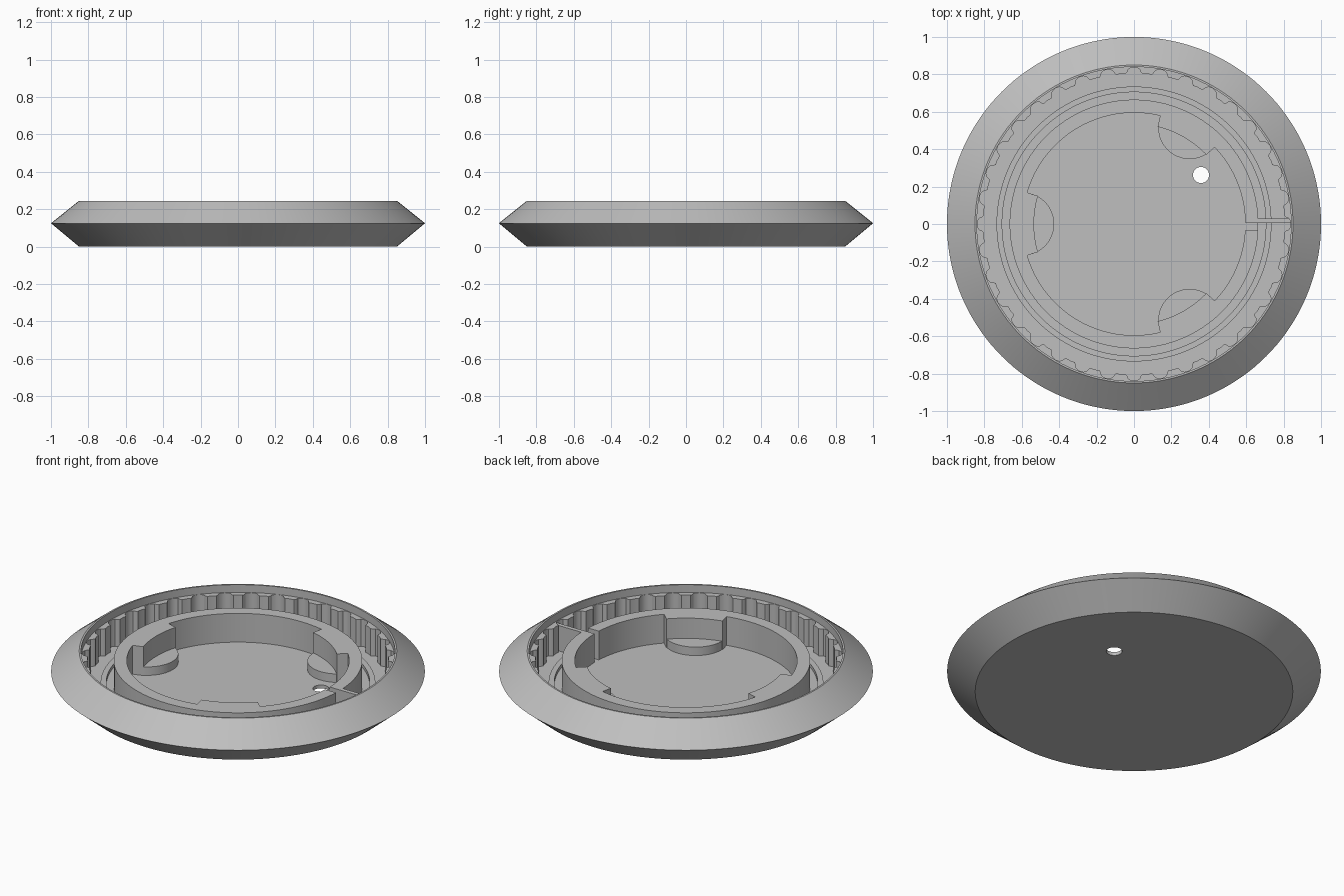
import bpy, bmesh
from math import sin, cos, pi, radians, degrees, asin

cube = bpy.data.objects.get("Cube")
if cube:
    bpy.data.objects.remove(cube, do_unlink=True)

grey = bpy.data.materials.new("light grey")
grey.use_nodes = True
grey.diffuse_color = (0.52, 0.52, 0.52, 1)
grey.node_tree.nodes["Principled BSDF"].inputs["Base Color"].default_value = grey.diffuse_color

FLOOR, RING_TOP = 0.02, 0.19


def polar(r, deg):
    return r * cos(radians(deg)), r * sin(radians(deg))


def finish(name, bm):
    bmesh.ops.remove_doubles(bm, verts=bm.verts, dist=1e-5)
    bmesh.ops.recalc_face_normals(bm, faces=bm.faces)
    mesh = bpy.data.meshes.new(name)
    bm.to_mesh(mesh)
    bm.free()
    mesh.materials.append(grey)
    obj = bpy.data.objects.new(name, mesh)
    bpy.context.collection.objects.link(obj)
    return obj


def smooth(obj):
    bpy.ops.object.select_all(action="DESELECT")
    obj.select_set(True)
    bpy.context.view_layer.objects.active = obj
    bpy.ops.object.shade_smooth_by_angle(angle=radians(30))


def lathe(name, profile, steps=144):
    bm = bmesh.new()
    verts = [bm.verts.new((r, 0, z)) for r, z in profile]
    edges = [bm.edges.new(pair) for pair in zip(verts, verts[1:])]
    bmesh.ops.spin(bm, geom=verts + edges, cent=(0, 0, 0), axis=(0, 0, 1),
                   angle=2 * pi, steps=steps)
    return finish(name, bm)


def strip(name, pairs, z0, z1, closed):
    """Solid band between matching inner and outer points."""
    bm = bmesh.new()
    rows = [[bm.verts.new((*p, z)) for p, z in
             ((a, z0), (b, z0), (b, z1), (a, z1))] for a, b in pairs]
    for i in range(len(rows) if closed else len(rows) - 1):
        p, q = rows[i], rows[(i + 1) % len(rows)]
        for k in range(4):
            m = (k + 1) % 4
            bm.faces.new((p[k], p[m], q[m], q[k]))
    if not closed:
        bm.faces.new(rows[0])
        bm.faces.new(rows[-1])
    return finish(name, bm)


def prism(name, points, z0, z1):
    bm = bmesh.new()
    base = bm.faces.new([bm.verts.new((x, y, z0)) for x, y in points])
    top = bmesh.ops.extrude_face_region(bm, geom=[base])["geom"]
    bmesh.ops.translate(bm, vec=(0, 0, z1 - z0),
                        verts=[v for v in top if isinstance(v, bmesh.types.BMVert)])
    return finish(name, bm)


# Dished body with bevelled rim, bearing ridge and recessed floor
body = lathe("body", [
    (0, 0), (0.85, 0), (1, 0.125), (0.85, 0.245), (0.84, 0.245),
    (0.84, 0.04), (0.735, 0.04), (0.735, 0.06), (0.705, 0.06),
    (0.705, 0.04), (0.66, 0.04), (0.66, FLOOR), (0, FLOOR)])

# Small through hole in the floor
drill = prism("hole_cutter", [(0.358 + x, 0.262 + y) for x, y in
              (polar(0.043, a) for a in range(0, 360, 10))], -0.1, 0.1)
drill.hide_render = True
cut = body.modifiers.new("hole", "BOOLEAN")
cut.object = drill
cut.operation = "DIFFERENCE"
cut.solver = "EXACT"
bpy.context.view_layer.objects.active = body
body.select_set(True)
bpy.ops.object.modifier_apply(modifier="hole")
bpy.data.objects.remove(drill, do_unlink=True)
smooth(body)

# Toothed inner wall: 36 grooves
groove = [(-5, 0.806), (-3.2, 0.804), (-2.6, 0.812), (-2.2, 0.826),
          (-1.2, 0.835), (0, 0.838), (1.2, 0.835), (2.2, 0.826),
          (2.6, 0.812), (3.2, 0.804)]
teeth = [(polar(r, 10 * i + a), polar(0.845, 10 * i + a))
         for i in range(36) for a, r in groove]
smooth(strip("toothed_wall", teeth, 0.03, 0.2, True))

# Split inner ring, thickened at three places
R_IN, R_OUT, R_PAD, HALF = 0.595, 0.665, 0.535, 16.4
pad_angles = (60, 180, 300)
stations = [(a, R_PAD if any(abs(a - p) < HALF for p in pad_angles) else R_IN)
            for a in range(3, 357, 3)]
for p in pad_angles:
    for side in (-1, 1):
        stations += [(p + side * HALF, R_IN), (p + side * (HALF - 0.1), R_PAD)]
stations.sort()


def slot_end(y):
    return tuple(polar(r, degrees(asin(y / r))) for r in (R_IN, R_OUT))


ring = ([slot_end(0.005)] + [(polar(r, a), polar(R_OUT, a)) for a, r in stations]
        + [slot_end(-0.035)])
smooth(strip("inner_ring", ring, 0.01, RING_TOP, False))

# Rounded low shelves in front of the thickened places
for p in pad_angles:
    cx, cy = polar(R_IN, p)
    arc = [(cx + x, cy + y) for x, y in
           (polar(0.168, p + 180 + a) for a in range(-96, 97, 6))]
    smooth(prism("shelf", arc, 0.01, 0.07))

# Thin stop wall crossing the channel beside the slot
prism("stop_wall", [(0.6, 0.005), (0.84, 0.005), (0.84, 0.03), (0.6, 0.03)],
      0.01, RING_TOP)
